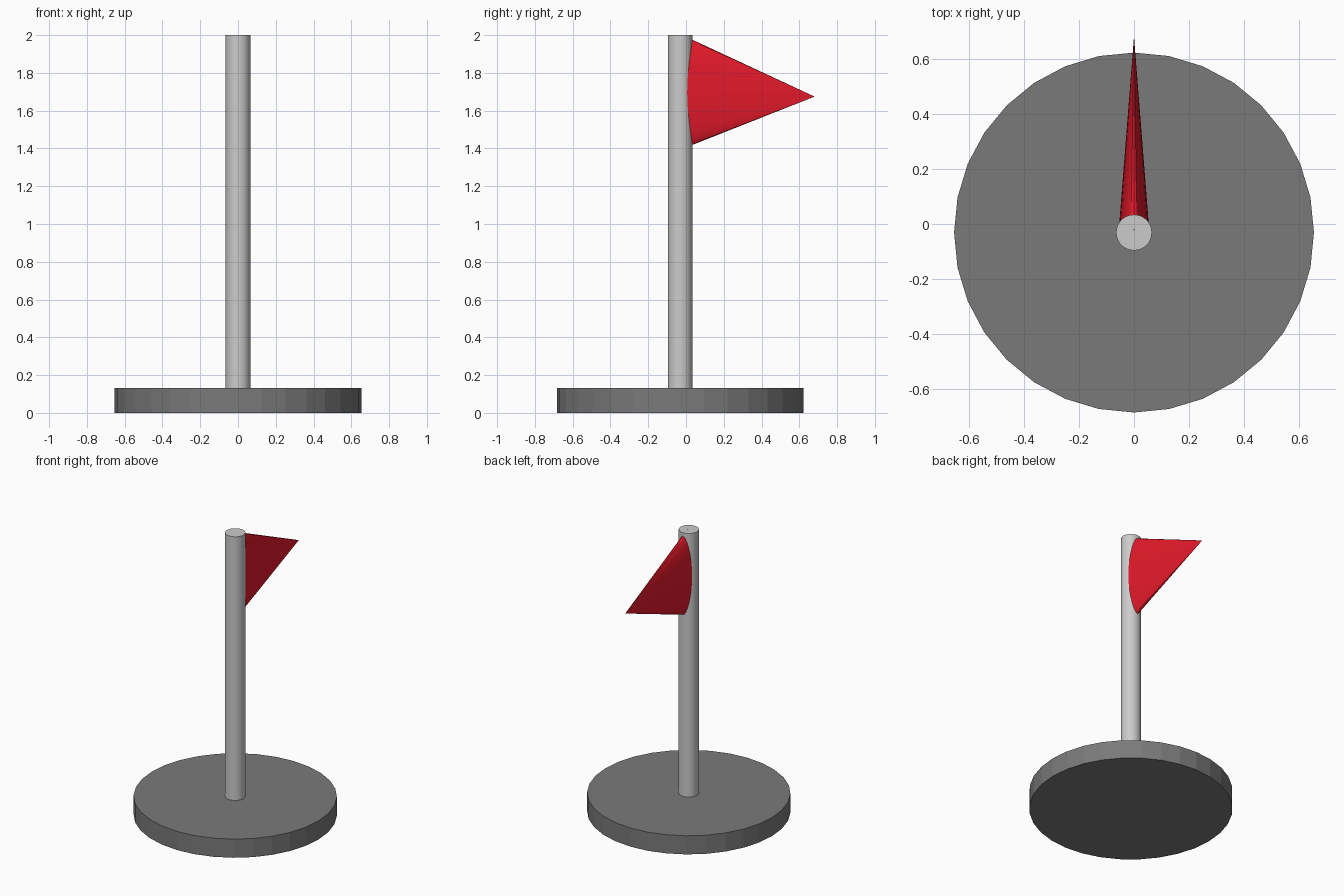
import bpy
from math import radians, pi

if "Cube" in bpy.data.objects:
    bpy.data.objects.remove(bpy.data.objects["Cube"])

AXIS_Y = -0.031  # pole and base share this axis


def paint(obj, name, rgb):
    mat = bpy.data.materials.new(name)
    mat.diffuse_color = (*rgb, 1)
    mat.use_nodes = True
    mat.node_tree.nodes["Principled BSDF"].inputs["Base Color"].default_value = mat.diffuse_color
    obj.data.materials.append(mat)


def cylinder(name, radius, z0, z1, smooth):
    bpy.ops.mesh.primitive_cylinder_add(
        vertices=32, radius=radius, depth=z1 - z0,
        location=(0, AXIS_Y, (z0 + z1) / 2))
    obj = bpy.context.object
    obj.name = name
    if smooth:
        bpy.ops.object.shade_smooth_by_angle(angle=radians(30))
    return obj


# Faceted round base, dark grey
base = cylinder("base", 0.653, 0.0, 0.132, False)
paint(base, "dark_grey", (0.195, 0.195, 0.195))

# Smooth pole, mid grey
pole = cylinder("pole", 0.065, 0.06, 2.0, True)
paint(pole, "mid_grey", (0.585, 0.585, 0.575))

# Pennant: a flattened cone pointing back, drooping slightly from the pole
length, half_height, half_width = 0.712, 0.306, 0.056
bpy.ops.mesh.primitive_cone_add(vertices=32, radius1=1, radius2=0, depth=length)
flag = bpy.context.object
flag.name = "flag"
flag.scale = (half_width, half_height, 1)
flag.rotation_euler = (-pi / 2 - radians(1.7), 0, 0)
flag.location = (0, AXIS_Y + length / 2, 1.685)
bpy.ops.object.transform_apply(location=False, rotation=True, scale=True)
bpy.ops.object.shade_smooth_by_angle(angle=radians(30))
paint(flag, "flag_red", (0.79, 0.01, 0.024))
